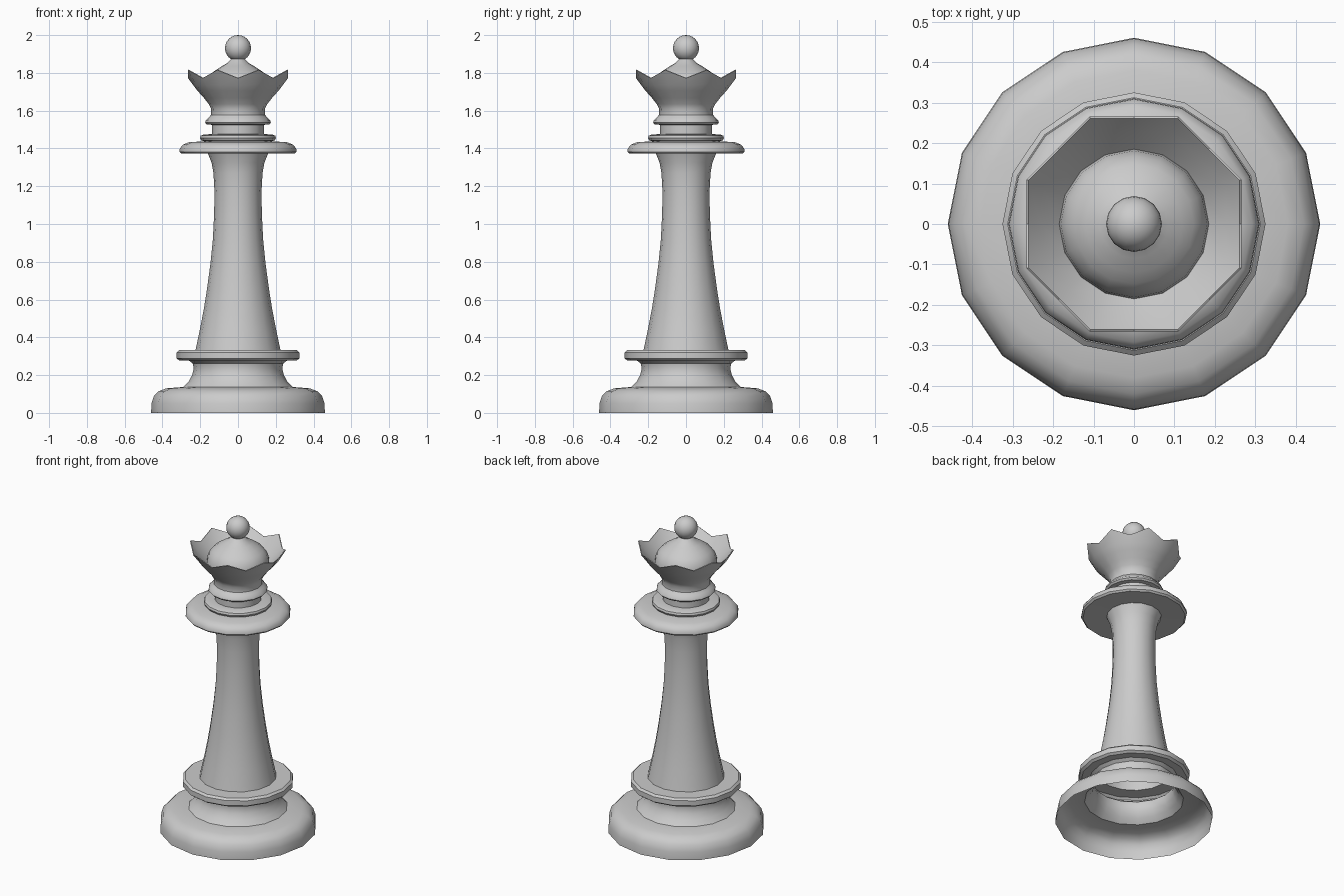
import bpy, bmesh, math

SIDES = 16


def finish(bm, name):
    mesh = bpy.data.meshes.new(name)
    bm.to_mesh(mesh)
    bm.free()
    ob = bpy.data.objects.new(name, mesh)
    bpy.context.collection.objects.link(ob)
    bpy.ops.object.select_all(action='DESELECT')
    ob.select_set(True)
    bpy.context.view_layer.objects.active = ob
    bpy.ops.object.shade_smooth_by_angle(angle=math.radians(35))
    return ob


def lathe(name, profile):
    """Spin (r, z) points; a 4-tuple (r, z, r2, z2) alternates around the ring."""
    bm = bmesh.new()
    rings = []
    for p in profile:
        ring = []
        for j in range(SIDES):
            r, z = p[-2:] if j % 2 else p[:2]
            a = 2 * math.pi * j / SIDES
            ring.append(bm.verts.new((r * math.cos(a), r * math.sin(a), z)))
        rings.append(ring)
    for low, high in zip(rings, rings[1:]):
        for j in range(SIDES):
            k = (j + 1) % SIDES
            bm.faces.new((low[j], low[k], high[k], high[j]))
    return finish(bm, name)


# Hollow foot, flared waist and ring
lathe("base", [(.46, 0), (.458, .05), (.445, .09), (.42, .115), (.38, .13), (.29, .137),
               (.262, .165), (.243, .2), (.234, .235), (.24, .262), (.26, .277),
               (.31, .277), (.325, .288), (.325, .32), (.312, .332), (.225, .332)])

# Tapered column
lathe("column", [(.225, .332), (.2, .45), (.181, .55), (.165, .65), (.146, .79), (.133, .92),
                 (.126, 1.06), (.125, 1.18), (.13, 1.27), (.14, 1.325), (.16, 1.375)])

# Wide collar with a smaller ring and a neck
lathe("collar", [(.16, 1.375), (.3, 1.372), (.31, 1.382), (.308, 1.4), (.292, 1.42),
                 (.26, 1.433), (.18, 1.438), (.195, 1.443), (.201, 1.455), (.197, 1.468),
                 (.18, 1.474), (.137, 1.476), (.137, 1.525), (.165, 1.527), (.174, 1.537),
                 (.17, 1.55), (.155, 1.563), (.143, 1.578)])

# Bowl-shaped crown with eight points and an inner wall
lathe("crown", [(.143, 1.578), (.142, 1.61), (.155, 1.635), (.18, 1.667), (.215, 1.706),
                (.237, 1.735, .242, 1.738), (.265, 1.772, .287, 1.815),
                (.261, 1.774, .282, 1.817), (.228, 1.745, .247, 1.765), (.185, 1.7)])

# Dome inside the crown
lathe("dome", [(.185, 1.7), (.181, 1.735), (.168, 1.768), (.148, 1.792), (.12, 1.813),
               (.085, 1.836), (.06, 1.85), (.035, 1.875)])

# Ball on top
bm = bmesh.new()
bmesh.ops.create_uvsphere(bm, u_segments=SIDES, v_segments=12, radius=.069)
bmesh.ops.translate(bm, verts=bm.verts, vec=(0, 0, 1.931))
finish(bm, "top_ball")
